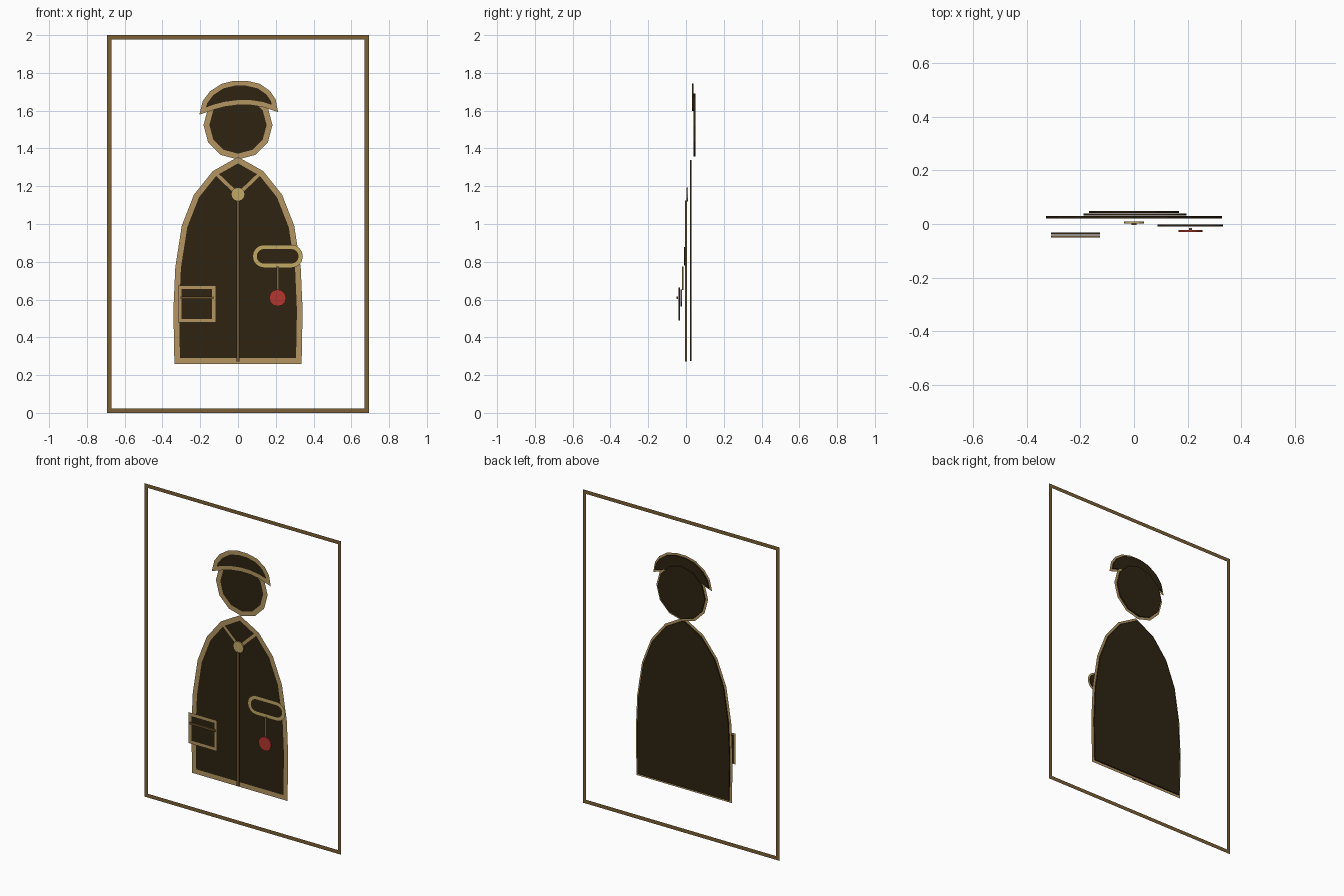
import bpy
import bmesh
from math import cos, sin, pi, radians
from mathutils import Vector

cube = bpy.data.objects.get("Cube")
if cube:
    bpy.data.objects.remove(cube)


def srgb(r, g, b):
    def lin(c):
        c /= 255
        return c / 12.92 if c < 0.04 else ((c + 0.055) / 1.055) ** 2.4
    return (lin(r), lin(g), lin(b), 1)


def material(name, color):
    m = bpy.data.materials.new(name)
    m.use_nodes = True
    m.diffuse_color = color
    m.node_tree.nodes["Principled BSDF"].inputs["Base Color"].default_value = color
    return m


DARK = material("dark brown", srgb(46, 35, 17))
TAN = material("tan trim", srgb(180, 149, 98))
BRONZE = material("bronze", srgb(124, 96, 54))
SEAM = material("seam brown", srgb(108, 84, 46))
GOLD = material("gold", srgb(194, 168, 100))
RED = material("red", srgb(182, 54, 47))
THICK = 0.008


def finish(name, bm, mat):
    mesh = bpy.data.meshes.new(name)
    bm.to_mesh(mesh)
    bm.free()
    mesh.materials.append(mat)
    ob = bpy.data.objects.new(name, mesh)
    bpy.context.collection.objects.link(ob)
    return ob


def slab(name, pts, y, mat):
    """Thin plate with outline pts (x, z), centred on depth y."""
    bm = bmesh.new()
    face = bm.faces.new([bm.verts.new((x, y - THICK / 2, z)) for x, z in pts])
    ext = bmesh.ops.extrude_face_region(bm, geom=[face], use_keep_orig=True)
    moved = [g for g in ext["geom"] if isinstance(g, bmesh.types.BMVert)]
    bmesh.ops.translate(bm, verts=moved, vec=(0, THICK, 0))
    bmesh.ops.recalc_face_normals(bm, faces=bm.faces)
    return finish(name, bm, mat)


def ribbon(name, pts, y, width, mat, closed=True):
    """Flat mitred band that follows a path of (x, z) points."""
    p = [Vector(q) for q in pts]
    n = len(p)
    bm = bmesh.new()
    rows = []
    for i, c in enumerate(p):
        a = p[i - 1] if closed or i else None
        b = p[(i + 1) % n] if closed or i < n - 1 else None
        d1 = (c - a).normalized() if a is not None else (b - c).normalized()
        d2 = (b - c).normalized() if b is not None else d1
        n1, n2 = Vector((-d1.y, d1.x)), Vector((-d2.y, d2.x))
        m = (n1 + n2).normalized()
        m *= width / 2 / max(m.dot(n1), 0.5)
        rows.append([bm.verts.new((q.x, y, q.y)) for q in (c + m, c - m)])
    for i in range(n if closed else n - 1):
        (a, b), (c, d) = rows[i], rows[(i + 1) % n]
        face = bm.faces.new((a, b, d, c))
        face.normal_update()
        if face.normal.y > 0:
            face.normal_flip()
    return finish(name, bm, mat)


def disc(cx, cz, r, sides):
    return [(cx + r * cos(2 * pi * i / sides), cz + r * sin(2 * pi * i / sides))
            for i in range(sides)]


def box(x0, x1, z0, z1):
    return [(x0, z0), (x1, z0), (x1, z1), (x0, z1)]


def trimmed(name, pts, y, width, trim):
    """Dark plate with a coloured band just in front of its edge."""
    slab(name, pts, y, DARK)
    ribbon(name + "_trim", pts, y - 0.007, width, trim)


# Border
ribbon("border_frame", box(-0.682, 0.682, 0.012, 1.988), 0.05, 0.024, BRONZE)

# Coat body, mirrored from one side
side = [(0.322, 0.275), (0.327, 0.545), (0.317, 0.77), (0.283, 0.987),
        (0.22, 1.148), (0.124, 1.268)]
coat = side + [(0, 1.338)] + [(-x, z) for x, z in reversed(side)]
trimmed("coat", coat, 0.025, 0.03, TAN)

# Head
trimmed("head", disc(0, 1.524, 0.167, 12), 0.045, 0.03, TAN)

# Cap with a curved brim
cap = [(-0.187, 1.598), (-0.175, 1.645), (-0.14, 1.692), (-0.082, 1.73),
       (-0.02, 1.745), (0.045, 1.745), (0.11, 1.73), (0.16, 1.695),
       (0.187, 1.655), (0.195, 1.612), (0.13, 1.633), (0.065, 1.643),
       (0, 1.643), (-0.07, 1.634), (-0.13, 1.618)]
trimmed("cap", cap, 0.035, 0.026, TAN)

# Collar, front seam and neck button
ribbon("collar", [(-0.122, 1.272), (0, 1.156), (0.122, 1.272)], 0.012, 0.022,
       TAN, closed=False)
slab("front_seam", box(-0.009, 0.009, 0.272, 1.125), 0, SEAM)
slab("neck_button", disc(0, 1.157, 0.037, 12), 0.006, GOLD)

# Chest badge with rounded ends
badge = []
for cx, start in ((0.282, -90), (0.138, 90)):
    for k in range(9):
        a = radians(start + k * 22.5)
        badge.append((cx + 0.05 * cos(a), 0.829 + 0.05 * sin(a)))
trimmed("badge", badge, -0.006, 0.022, GOLD)

# Hanging pendant
slab("pendant_cord", box(0.204, 0.216, 0.65, 0.775), -0.018, BRONZE)
slab("pendant_ball", disc(0.21, 0.609, 0.045, 12), -0.026, RED)

# Pocket with flap line
trimmed("pocket", box(-0.308, -0.127, 0.488, 0.665), -0.036, 0.02, TAN)
slab("pocket_flap_line", box(-0.308, -0.127, 0.603, 0.616), -0.046, SEAM)
